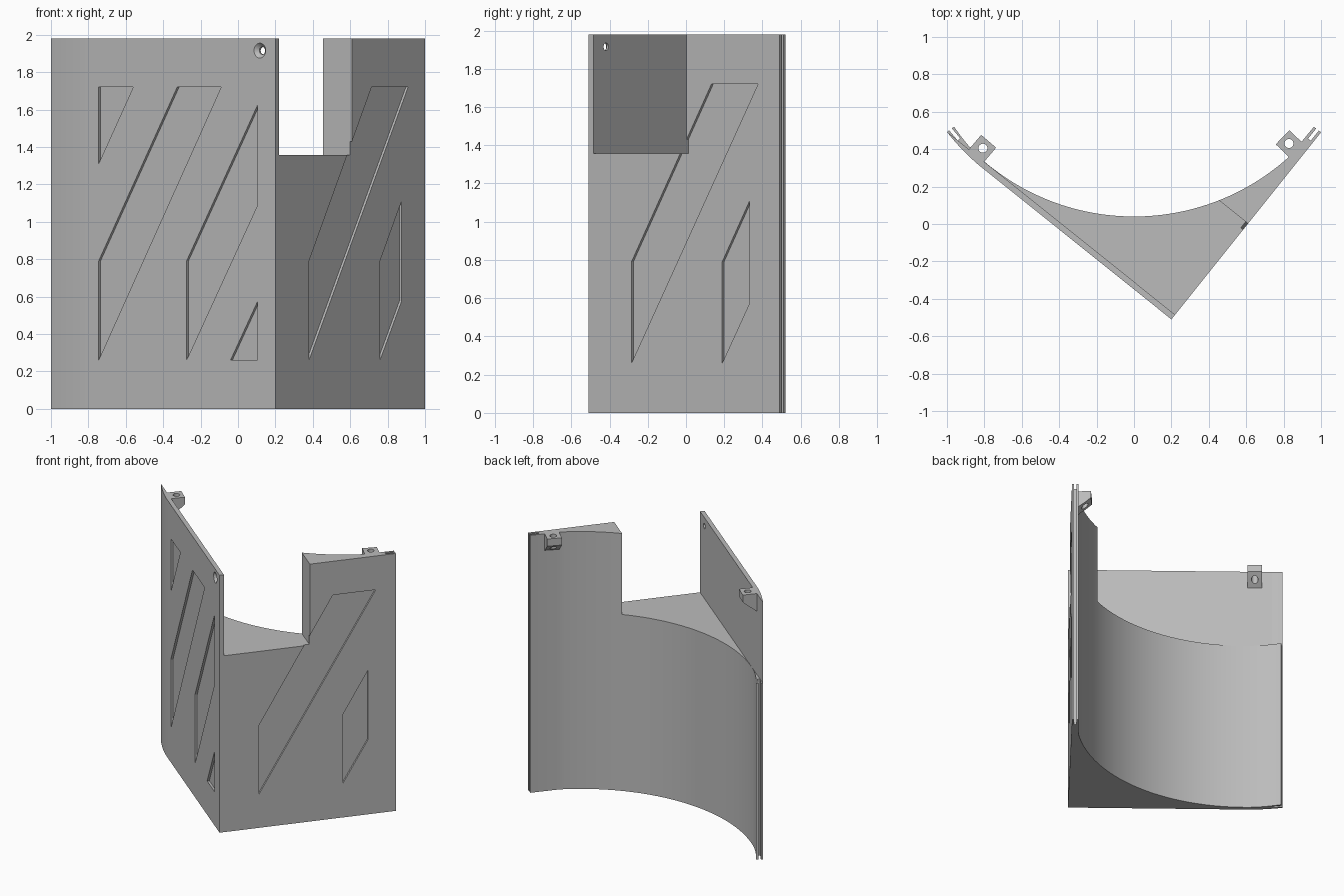
import bpy, bmesh, math
from mathutils import Vector, Matrix

if "Cube" in bpy.data.objects:
    bpy.data.objects.remove(bpy.data.objects["Cube"])

H = 1.98                                # overall height
CORNER = Vector((0.2, -0.51, 0))
L_DIR = Vector((-0.78, 0.625, 0)).normalized()   # along left face
R_DIR = Vector((0.625, 0.78, 0)).normalized()    # along right face
UP = Vector((0, 0, 1))

grey = bpy.data.materials.new("light grey")
grey.diffuse_color = (0.5, 0.5, 0.5, 1)
grey.use_nodes = True
grey.node_tree.nodes["Principled BSDF"].inputs["Base Color"].default_value = grey.diffuse_color


def prism(name, pts, origin, u, v, w, d0, d1):
    """Extrude a 2D profile (u, v axes) along w from d0 to d1."""
    bm = bmesh.new()
    rings = [[bm.verts.new(origin + u * a + v * b + w * d) for a, b in pts] for d in (d0, d1)]
    bm.faces.new(rings[0])
    bm.faces.new(rings[1][::-1])
    n = len(pts)
    for i in range(n):
        j = (i + 1) % n
        bm.faces.new((rings[0][i], rings[0][j], rings[1][j], rings[1][i]))
    bmesh.ops.recalc_face_normals(bm, faces=bm.faces)
    return finish(name, bm)


def cone(name, centre, axis, r1, r2, depth):
    bm = bmesh.new()
    rot = axis.to_track_quat('Z', 'Y').to_matrix().to_4x4()
    bmesh.ops.create_cone(bm, cap_ends=True, segments=32, radius1=r1, radius2=r2,
                          depth=depth, matrix=Matrix.Translation(centre) @ rot)
    return finish(name, bm)


def finish(name, bm):
    me = bpy.data.meshes.new(name)
    bm.to_mesh(me)
    bm.free()
    me.materials.append(grey)
    ob = bpy.data.objects.new(name, me)
    bpy.context.collection.objects.link(ob)
    return ob


def cut(target, cutter):
    """Subtract the cutter and remove it."""
    bpy.context.view_layer.objects.active = target
    m = target.modifiers.new("cut", 'BOOLEAN')
    m.operation, m.solver, m.object = 'DIFFERENCE', 'EXACT', cutter
    bpy.ops.object.modifier_apply(modifier=m.name)
    bpy.data.objects.remove(cutter)


def bezier(p0, p1, p2, n=8):
    return [tuple((1 - t) ** 2 * a + 2 * t * (1 - t) * b + t * t * c
                  for a, b, c in zip(p0, p1, p2)) for t in (i / n for i in range(n + 1))]


# Body: corner block with a concave back and a flange on each side
R, CY = 1.236, 1.276
a0, a1 = math.asin(-0.8 / R), math.asin(0.83 / R)
arc = [(R * math.sin(a), CY - R * math.cos(a))
       for a in (a0 + (a1 - a0) * i / 56 for i in range(57))]
outline = [CORNER.xy[:], (1.0, 0.49), (0.962, 0.52)]
outline += arc[::-1]
outline += bezier(arc[0], (-0.875, 0.395), (-0.962, 0.52))[1:]
outline += bezier((-1.0, 0.492), (-0.905, 0.372), (-0.8, 0.291))
X, Y, O = Vector((1, 0, 0)), Vector((0, 1, 0)), Vector((0, 0, 0))
body = prism("corner_body", outline, O, X, Y, UP, 0, H)

# Open notch in the upper part, leaving a thin left wall
cut(body, prism("notch_cutter", [(0.032, -0.2), (0.656, -0.2), (0.656, 1.6), (0.032, 1.6)],
                CORNER, R_DIR, L_DIR, UP, 1.357, 2.3))

# Shallow slanted recesses, given as x and z on each face
left_panels = [
    [(-0.745, 1.72), (-0.56, 1.72), (-0.745, 1.31)],
    [(-0.745, 0.26), (-0.745, 0.79), (-0.325, 1.72), (-0.09, 1.72)],
    [(-0.275, 0.26), (-0.275, 0.79), (0.105, 1.625), (0.105, 1.09)],
    [(-0.04, 0.26), (0.105, 0.26), (0.105, 0.575)],
]
right_panels = [
    [(0.38, 0.26), (0.38, 0.79), (0.715, 1.72), (0.91, 1.72)],
    [(0.76, 0.26), (0.76, 0.79), (0.875, 1.11), (0.875, 0.575)],
]
for panels, along, inward in ((left_panels, L_DIR, R_DIR), (right_panels, R_DIR, L_DIR)):
    for p in panels:
        pts = [((x - CORNER.x) / along.x, z) for x, z in p]
        cut(body, prism("recess_cutter", pts, CORNER, along, UP, inward, -0.05, 0.016))

# Countersunk screw hole through the thin wall
hole = CORNER + L_DIR * ((0.117 - 0.2) / L_DIR.x) + UP * 1.915
cut(body, cone("screw_cutter", hole, R_DIR, 0.02, 0.02, 0.2))
cut(body, cone("countersink_cutter", hole + R_DIR * 0.005, R_DIR, 0.05, 0.02, 0.03))

# Long slots in the flange tips
for tip, d in (((-0.981, 0.506), (0.64, -0.77)), ((0.981, 0.505), (-0.625, -0.78))):
    d = Vector((*d, 0)).normalized()
    side = Vector((-d.y, d.x, 0))
    w = 0.009
    cut(body, prism("slot_cutter", [(-0.05, -w), (0.07, -w), (0.07, w), (-0.05, w)],
                    Vector((*tip, 0)), d, side, UP, -0.1, H + 0.1))

# Screw tabs at the top of each flange, with sloped undersides
for name, start, along, inward in (
        ("left_tab", (-0.802, 0.332), (-0.76, 0.65), (0.65, 0.76)),
        ("right_tab", (0.83, 0.357), (0.69, 0.72), (-0.72, 0.69))):
    s, u, n = (Vector((*q, 0)) for q in (start, along, inward))
    tab = prism(name, [(-0.02, H), (0.1, H), (0.1, 1.925), (0.06, 1.89), (-0.02, 1.83)],
                s, n, UP, u, 0, 0.105)
    cut(tab, cone("tab_hole_cutter", s + u * 0.052 + n * 0.052 + UP * 1.9, UP, 0.024, 0.024, 0.4))

# Smooth the curved walls, keep edges sharp
for ob in bpy.context.scene.objects:
    bpy.ops.object.select_all(action='DESELECT')
    ob.select_set(True)
    bpy.context.view_layer.objects.active = ob
    bpy.ops.object.shade_smooth_by_angle(angle=math.radians(25))
